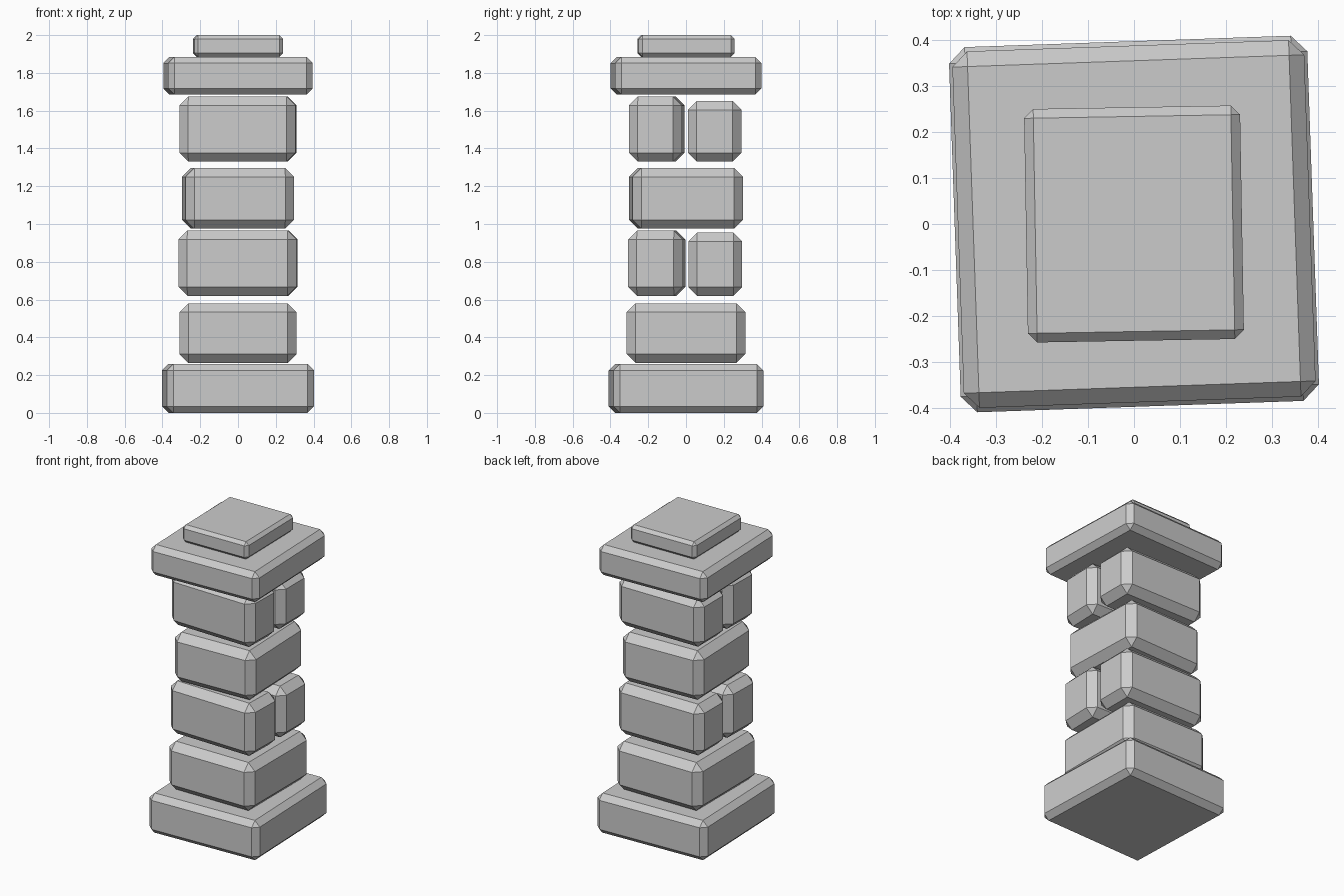
import bpy
import bmesh
from math import radians
from mathutils import Matrix

cube = bpy.data.objects.get("Cube")
if cube:
    bpy.data.objects.remove(cube, do_unlink=True)

stone = bpy.data.materials.new("grey_stone")
stone.use_nodes = True
GREY = (0.6, 0.6, 0.6, 1)
stone.diffuse_color = GREY
stone.node_tree.nodes["Principled BSDF"].inputs["Base Color"].default_value = GREY


def block(name, width, depth, z0, z1, y=0, turn=0, chamfer=0.047):
    """A flat-shaded stone block with every edge chamfered."""
    bm = bmesh.new()
    bmesh.ops.create_cube(bm, size=1)
    bmesh.ops.scale(bm, vec=(width, depth, z1 - z0), verts=bm.verts)
    bmesh.ops.bevel(bm, geom=list(bm.edges), offset=chamfer,
                    segments=1, affect='EDGES')
    place = Matrix.Translation((0, y, (z0 + z1) / 2)) @ Matrix.Rotation(radians(turn), 4, 'Z')
    bm.transform(place)
    mesh = bpy.data.meshes.new(name)
    bm.to_mesh(mesh)
    bm.free()
    mesh.materials.append(stone)
    obj = bpy.data.objects.new(name, mesh)
    bpy.context.collection.objects.link(obj)
    return obj


# Wide plinth and single lower stone
block("base_slab", 0.78, 0.795, 0, 0.26, turn=2, chamfer=0.035)
block("lower_stone", 0.62, 0.63, 0.265, 0.58)

# Courses of two stones, front and back, around a single turned stone
block("lower_front_stone", 0.625, 0.29, 0.62, 0.965, y=-0.155, turn=-1.5)
block("lower_back_stone", 0.62, 0.285, 0.62, 0.955, y=0.155)
block("middle_stone", 0.575, 0.585, 0.975, 1.297, turn=2)
block("upper_front_stone", 0.615, 0.28, 1.33, 1.675, y=-0.155, turn=-1.5)
block("upper_back_stone", 0.615, 0.285, 1.33, 1.65, y=0.152)

# Capping slabs
block("top_slab", 0.766, 0.776, 1.685, 1.885, turn=2, chamfer=0.033)
block("cap", 0.47, 0.508, 1.885, 2.0, turn=1, chamfer=0.02)
